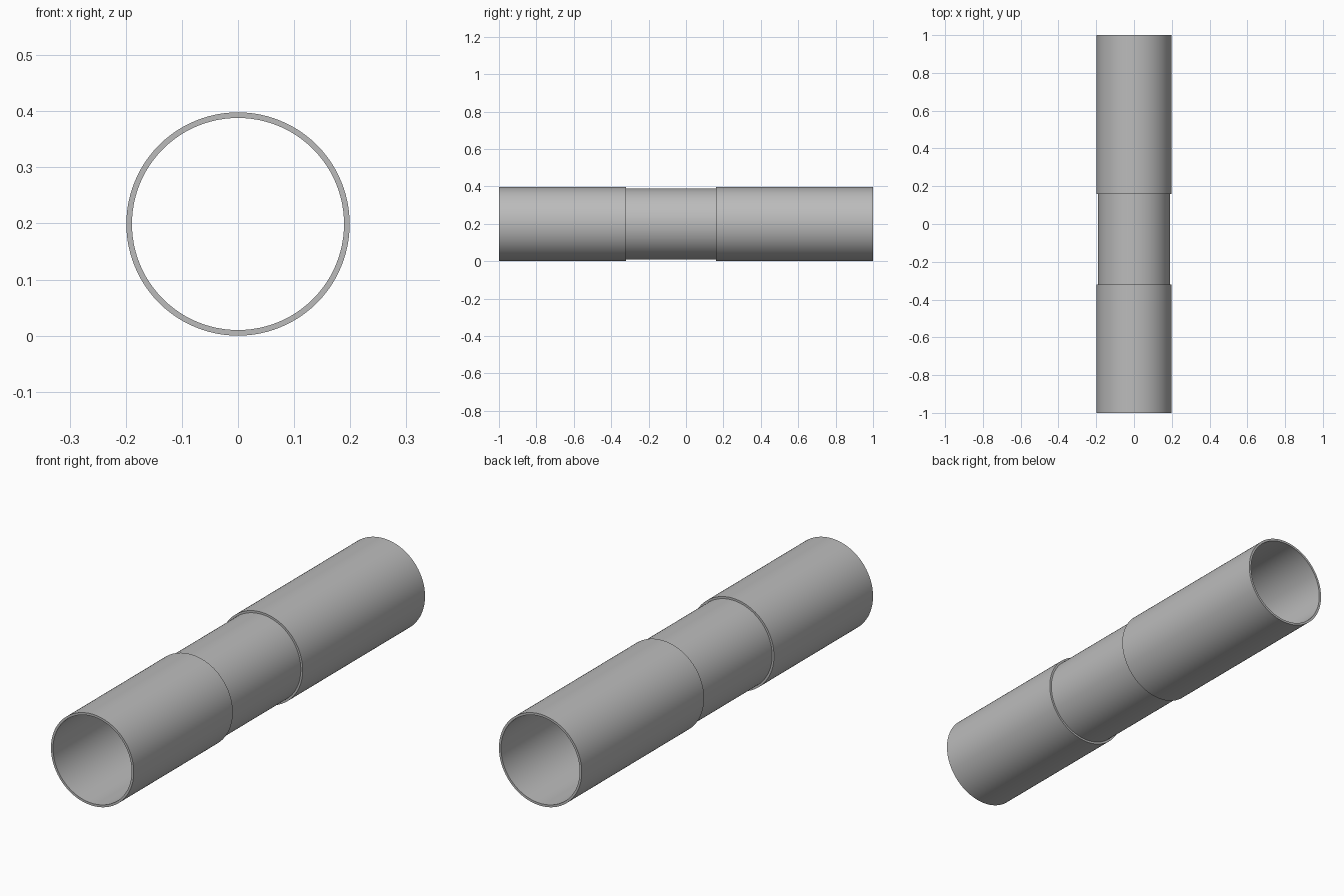
import bpy
import bmesh
import math
from mathutils import Matrix, Vector

cube = bpy.data.objects.get("Cube")
if cube:
    bpy.data.objects.remove(cube, do_unlink=True)

OUTER, BORE = 0.199, 0.189
SEGMENTS = 96

# Plain grey metal
metal = bpy.data.materials.new("grey_metal")
metal.use_nodes = True
grey = (0.5, 0.5, 0.5, 1)
metal.diffuse_color = grey
metal.node_tree.nodes["Principled BSDF"].inputs["Base Color"].default_value = grey


def tube(name, y0, y1, outer, inner):
    """Open pipe along y, spun from a closed rectangular wall section."""
    bm = bmesh.new()
    section = [(inner, y0), (outer, y0), (outer, y1), (inner, y1)]
    verts = [bm.verts.new((r, y, 0)) for r, y in section]
    edges = [bm.edges.new((verts[i], verts[(i + 1) % 4])) for i in range(4)]
    bmesh.ops.spin(bm, geom=verts + edges, cent=(0, 0, 0), axis=(0, 1, 0),
                   angle=math.tau, steps=SEGMENTS, use_merge=True)
    bmesh.ops.remove_doubles(bm, verts=bm.verts, dist=1e-5)
    bmesh.ops.recalc_face_normals(bm, faces=bm.faces)
    bmesh.ops.transform(bm, matrix=Matrix.Translation(Vector((0, 0, OUTER))), verts=bm.verts)
    mesh = bpy.data.meshes.new(name)
    bm.to_mesh(mesh)
    bm.free()
    mesh.materials.append(metal)
    obj = bpy.data.objects.new(name, mesh)
    bpy.context.collection.objects.link(obj)
    bpy.ops.object.select_all(action="DESELECT")
    obj.select_set(True)
    bpy.context.view_layer.objects.active = obj
    bpy.ops.object.shade_smooth_by_angle(angle=math.radians(30))


# Two thick sleeves joined by a slimmer neck
tube("front_sleeve", -1, -0.32, OUTER, BORE)
tube("neck", -0.32, 0.16, BORE + 0.001, BORE)
tube("back_sleeve", 0.16, 1, OUTER, BORE)
